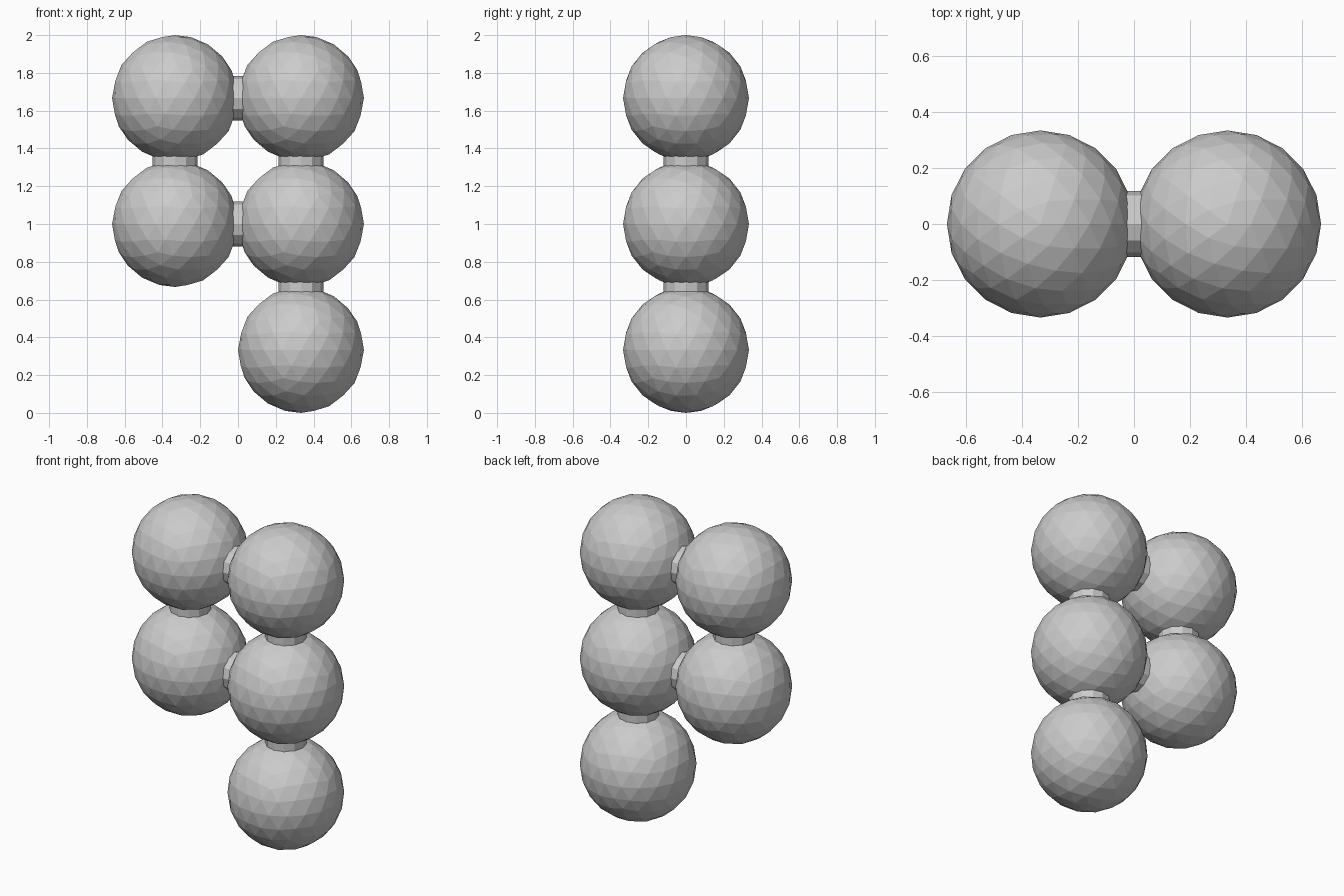
import bpy
from math import pi

if "Cube" in bpy.data.objects:
    bpy.data.objects.remove(bpy.data.objects["Cube"])

R = 1 / 3          # ball radius, also half the grid spacing
ROD_R = 0.118
BALLS = [(1, 1), (1, 3), (1, 5), (-1, 3), (-1, 5)]   # x, z in radii


def ball(x, z):
    bpy.ops.mesh.primitive_ico_sphere_add(subdivisions=3, radius=R, location=(x * R, 0, z * R))
    bpy.context.object.name = "ball"


def connector(x, z, horizontal):
    bpy.ops.mesh.primitive_cylinder_add(vertices=12, radius=ROD_R, depth=0.2,
                                        location=(x * R, 0, z * R),
                                        rotation=(0, pi / 2 if horizontal else 0, 0))
    bpy.context.object.name = "connector"


# Balls on a square grid
for x, z in BALLS:
    ball(x, z)

# Short rods between every pair of neighbouring balls
for x, z in BALLS:
    if (x, z + 2) in BALLS:
        connector(x, z + 1, False)
    if (x + 2, z) in BALLS:
        connector(x + 1, z, True)
